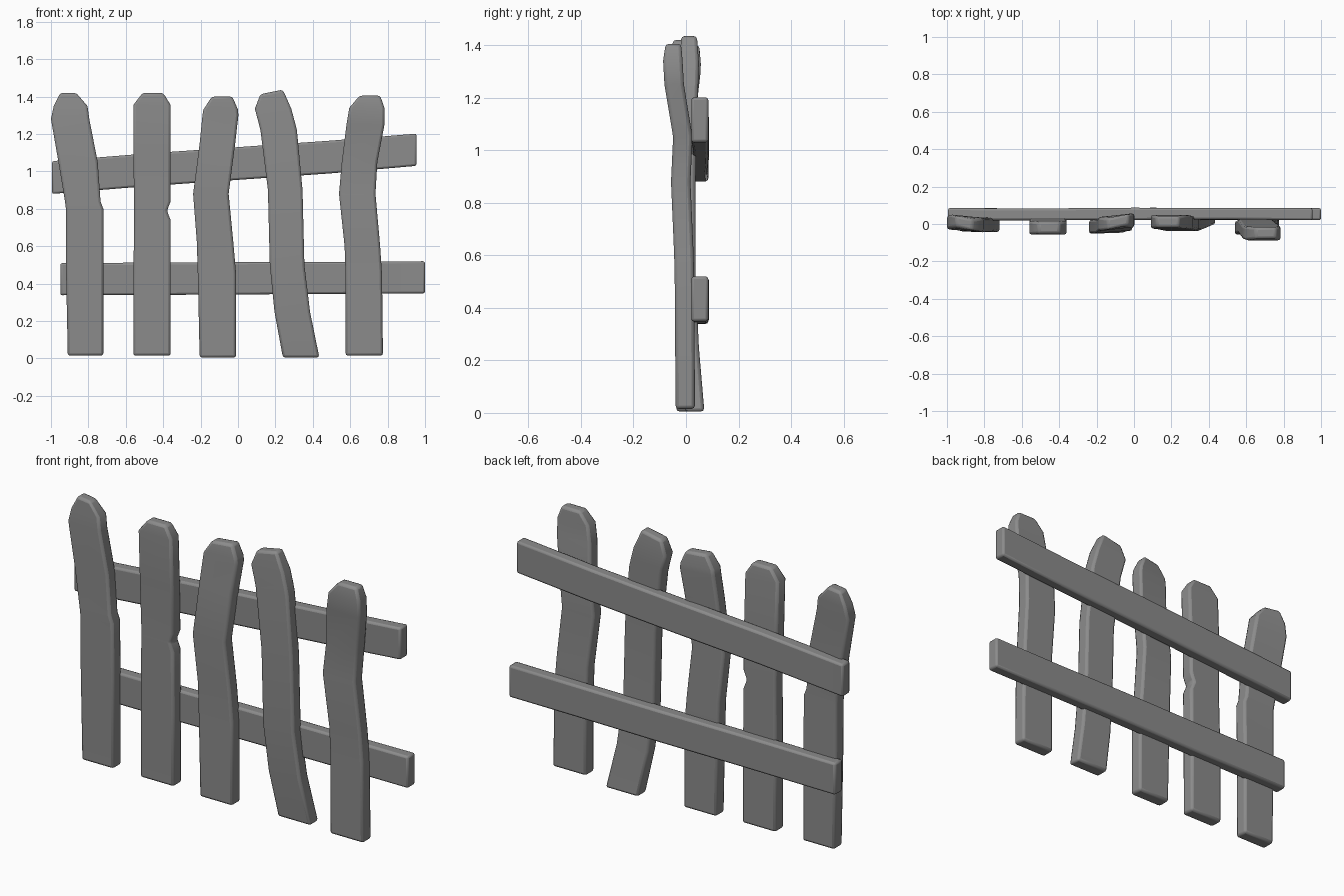
import bpy, bmesh

# Dark grey wood
wood = bpy.data.materials.new("dark_grey_wood")
wood.diffuse_color = (0.26, 0.26, 0.26, 1.0)


def loft(name, rings, bevel):
    """Skin a row of four-cornered rings, round the edges and shade smooth."""
    bm = bmesh.new()
    loops = [[bm.verts.new(p) for p in ring] for ring in rings]
    for a, b in zip(loops, loops[1:]):
        for i in range(4):
            j = (i + 1) % 4
            bm.faces.new((a[i], a[j], b[j], b[i]))
    bm.faces.new(loops[0])
    bm.faces.new(loops[-1])
    bmesh.ops.recalc_face_normals(bm, faces=bm.faces)
    mesh = bpy.data.meshes.new(name)
    bm.to_mesh(mesh)
    bm.free()
    mesh.materials.append(wood)
    obj = bpy.data.objects.new(name, mesh)
    bpy.context.collection.objects.link(obj)
    mod = obj.modifiers.new("soft_edges", 'BEVEL')
    mod.width = bevel
    mod.segments = 2
    mod.limit_method = 'ANGLE'
    mod.angle_limit = 0.7
    bpy.ops.object.select_all(action='DESELECT')
    obj.select_set(True)
    bpy.context.view_layer.objects.active = obj
    bpy.ops.object.shade_smooth_by_angle(angle=0.7)
    return obj


def picket(name, rows, twist=0.0, slope=0.0, half=0.037):
    """Rows are (z, left x, right x, middle y); twist turns the upper part."""
    rings = []
    for i, (z, l, r, y) in enumerate(rows):
        last = i == len(rows) - 1
        t = twist * max(0.0, z - 0.7) / 0.7
        s = slope if last else 0.0
        h = half * (0.8 if last else 1.0)
        rings.append([(l, y - h - t, z - s), (r, y - h + t, z + s),
                      (r, y + h + t, z + s), (l, y + h - t, z - s)])
    loft(name, rings, 0.013)


def rail(name, rows):
    """Rows are (x, low z, high z, front y, back y)."""
    loft(name, [[(x, f, lo), (x, b, lo), (x, b, hi), (x, f, hi)]
                for x, lo, hi, f, b in rows], 0.011)


# Pickets, left to right
picket("picket_far_left", [
    (0.015, -0.91, -0.72, 0.0), (0.5, -0.92, -0.72, 0.0),
    (0.8, -0.92, -0.72, -0.005), (0.84, -0.925, -0.735, -0.005),
    (1.05, -0.96, -0.75, 0.0), (1.28, -1.0, -0.795, 0.0),
    (1.35, -0.985, -0.805, 0.005), (1.42, -0.95, -0.865, 0.005)], twist=-0.01)
picket("picket_left", [
    (0.015, -0.56, -0.36, 0.0), (0.4, -0.56, -0.36, 0.0),
    (0.74, -0.555, -0.36, -0.005), (0.79, -0.555, -0.38, -0.005),
    (0.84, -0.555, -0.36, -0.005), (1.1, -0.56, -0.36, -0.01),
    (1.355, -0.56, -0.36, -0.02), (1.42, -0.51, -0.40, -0.02)])
picket("picket_middle", [
    (0.005, -0.205, -0.01, 0.0), (0.45, -0.215, -0.01, 0.0),
    (0.62, -0.22, -0.025, 0.0), (0.88, -0.24, -0.05, -0.012),
    (1.15, -0.205, -0.015, -0.005), (1.3, -0.19, 0.002, 0.01),
    (1.33, -0.185, 0.0, 0.01), (1.4, -0.14, -0.03, 0.012)], twist=0.012)
picket("picket_right", [
    (0.005, 0.24, 0.435, 0.033), (0.25, 0.195, 0.385, 0.012),
    (0.5, 0.17, 0.355, 0.0), (0.9, 0.16, 0.345, 0.0),
    (1.22, 0.12, 0.315, 0.008), (1.26, 0.11, 0.305, 0.01),
    (1.335, 0.09, 0.285, 0.012), (1.425, 0.12, 0.24, 0.012)], slope=0.012)
picket("picket_far_right", [
    (0.015, 0.575, 0.775, -0.003), (0.45, 0.575, 0.77, -0.005),
    (0.6, 0.57, 0.76, -0.008), (0.88, 0.54, 0.735, -0.02),
    (1.05, 0.555, 0.745, -0.012), (1.25, 0.58, 0.783, -0.045),
    (1.34, 0.595, 0.783, -0.05), (1.405, 0.65, 0.76, -0.048)])

# Rails across the back
rail("upper_rail", [
    (-0.995, 0.88, 1.055, 0.02, 0.085), (-0.5, 0.92, 1.095, 0.02, 0.083),
    (0.0, 0.955, 1.13, 0.022, 0.087), (0.5, 0.99, 1.165, 0.025, 0.085),
    (0.955, 1.03, 1.202, 0.02, 0.085)])
rail("lower_rail", [
    (-0.95, 0.338, 0.51, 0.02, 0.085), (-0.4, 0.34, 0.513, 0.02, 0.083),
    (0.1, 0.343, 0.515, 0.022, 0.087), (0.6, 0.346, 0.517, 0.022, 0.084),
    (1.0, 0.348, 0.52, 0.02, 0.085)])
